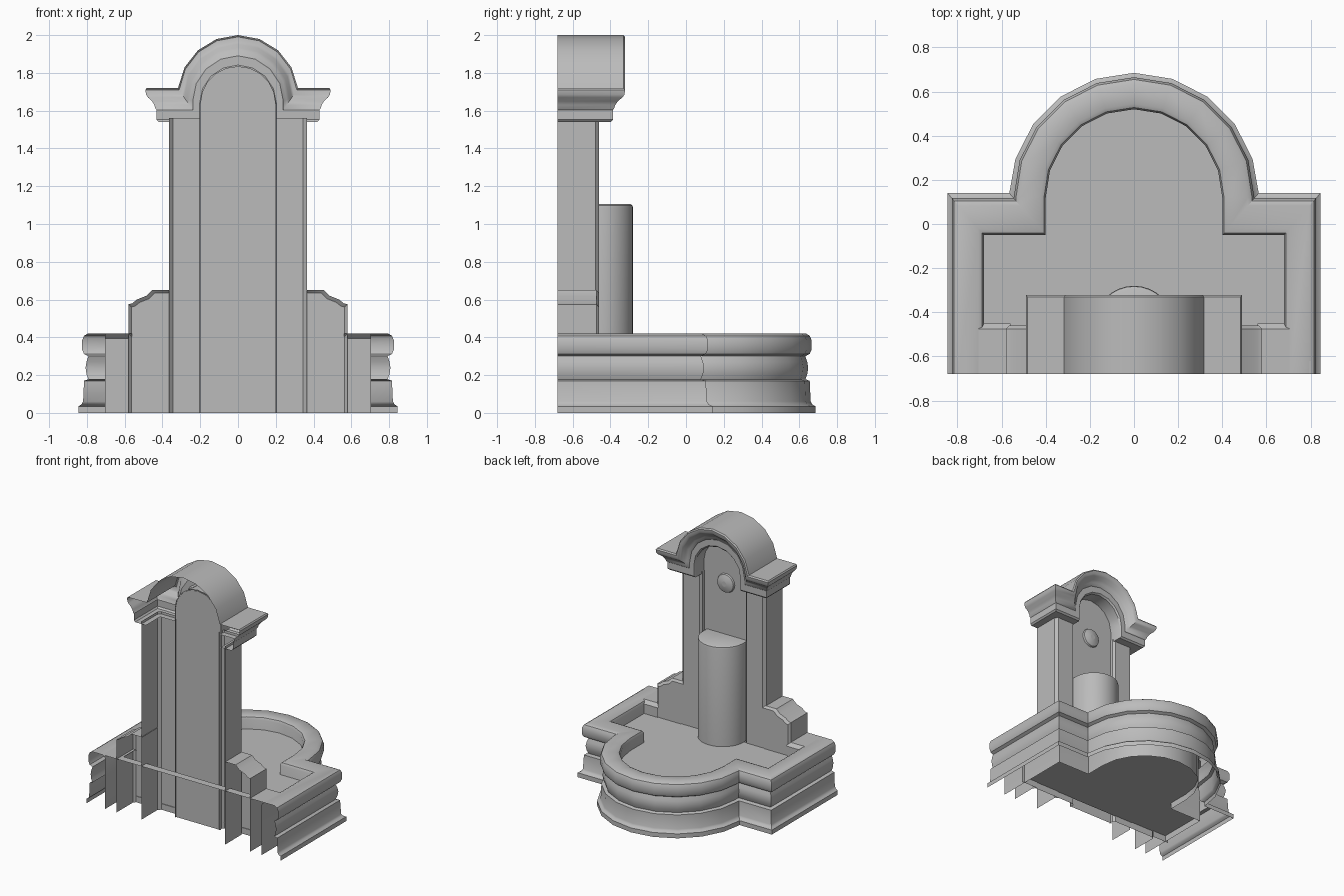
import bpy, bmesh, math

cube = bpy.data.objects.get("Cube")
if cube:
    bpy.data.objects.remove(cube, do_unlink=True)

stone = bpy.data.materials.new("grey_stone")
stone.use_nodes = True
GREY = (0.5, 0.5, 0.5, 1)
stone.diffuse_color = GREY
stone.node_tree.nodes["Principled BSDF"].inputs["Base Color"].default_value = GREY

BACK = -0.68      # open rear plane
WALL = -0.46      # front of the pilasters
NICHE = -0.50     # recessed centre panel


def finish(name, bm, mirror=False, flip=False):
    bmesh.ops.remove_doubles(bm, verts=bm.verts, dist=0.0005)
    bmesh.ops.recalc_face_normals(bm, faces=bm.faces)
    if flip:
        bmesh.ops.reverse_faces(bm, faces=bm.faces)
    mesh = bpy.data.meshes.new(name)
    bm.to_mesh(mesh)
    bm.free()
    mesh.materials.append(stone)
    obj = bpy.data.objects.new(name, mesh)
    bpy.context.collection.objects.link(obj)
    bpy.ops.object.select_all(action='DESELECT')
    obj.select_set(True)
    bpy.context.view_layer.objects.active = obj
    bpy.ops.object.shade_smooth_by_angle(angle=math.radians(35))
    if mirror:
        obj.modifiers.new("Mirror", 'MIRROR')
    return obj


def loft(name, rings, cap=False, **kw):
    """Skin a list of equally long point rows; optionally cap the last row."""
    bm = bmesh.new()
    rows = [[bm.verts.new(p) for p in ring] for ring in rings]
    for a, b in zip(rows, rows[1:]):
        for i in range(len(a) - 1):
            bm.faces.new((a[i], a[i + 1], b[i + 1], b[i]))
    if cap:
        bm.faces.new(rows[-1])
    return finish(name, bm, **kw)


def sheet(name, points, **kw):
    bm = bmesh.new()
    bm.faces.new([bm.verts.new(p) for p in points])
    return finish(name, bm, **kw)


def both_sides(half):
    """Complete a half path that ends on the centre line."""
    return half + [(-x, y, z) for x, y, z in reversed(half[:-1])]


def arc(radius, start, steps):
    """Quarter arc points from a start angle up to the middle."""
    for i in range(steps + 1):
        a = start + (math.pi / 2 - start) * i / steps
        yield radius * math.cos(a), radius * math.sin(a)


# Basin wall: moulding swept round the plan, offset d outward from the inner edge
def basin_path(d, z, start):
    front = -0.05 + 1.15 * d
    half = [(0.68 + d, start, z), (0.68 + d, front, z), (0.40 + d, front, z)]
    half += [(x, max(front, 0.12 + y), z) for x, y in arc(0.40 + d, 0, 5)]
    return both_sides(half)


moulding = [(0, 0), (0, 0.395), (0.008, 0.412), (0.025, 0.42), (0.115, 0.42), (0.135, 0.408),
            (0.145, 0.385), (0.145, 0.335), (0.135, 0.312), (0.112, 0.30), (0.122, 0.27),
            (0.127, 0.24), (0.122, 0.205), (0.112, 0.178), (0.135, 0.17), (0.14, 0.06),
            (0.148, 0.045), (0.165, 0.035), (0.165, 0)]
loft("basin_wall", [basin_path(d, z, BACK) for d, z in moulding], flip=False)

# Rear return of the rim beside the wing walls, and the thin strip behind
loft("basin_rear_return", [[(x, -0.45, 0), (x, -0.45, 0.395), (x, -0.475, 0.42), (x, BACK, 0.42)]
                           for x in (0.56, 0.705)], mirror=True)
loft("basin_rear_wall", [[(x, -0.455, 0), (x, -0.455, 0.395)] for x in (0.36, 0.56)], mirror=True)
loft("rear_strip", [[(x, BACK, 0.42), (x, -0.62, 0.42)] for x in (-0.8, 0.8)])

# Water surface and basin floor
for name, level in (("water_surface", 0.32), ("basin_floor", 0.05)):
    sheet(name, basin_path(0, level, -0.465))

# Niche panel with a round head
head = [(0.20, NICHE, 0)] + [(x, NICHE, 1.635 + z) for x, z in arc(0.20, 0, 5)]
sheet("niche_panel", both_sides(head))

# Pilasters with softened corners
plan = [(0.365, BACK), (0.365, -0.48), (0.345, WALL), (0.205, WALL), (0.19, -0.475), (0.19, -0.51)]
loft("pilaster", [[(x, y, z) for x, y in plan] for z in (0, 1.56)], mirror=True)

# Stepped wing walls with a chamfered front edge
step = [(0.36, 0.65), (0.455, 0.65), (0.485, 0.62), (0.535, 0.60), (0.56, 0.58), (0.58, 0.575), (0.58, 0)]
inset = [(x - 0.015, max(z - 0.015, 0)) for x, z in step]
loft("wing_wall", [[(x, BACK, z) for x, z in step],
                   [(x, -0.475, z) for x, z in step],
                   [(x, WALL, z) for x, z in inset],
                   [(0.345, WALL, z) for x, z in inset]], mirror=True)


# Cornice: runs round the sides and rises in an arch over the niche
def cornice_path(off, z, y=None):
    t = (z - 1.54) / 0.18
    radius, centre = 0.195 + 0.125 * t, 1.635 + 0.045 * t
    side = 0.365 + off
    front = WALL + 1.1 * off if y is None else y
    start = max(0, math.asin((z - centre) / radius))
    half = [(side, BACK, z), (side, front, z), (radius * math.cos(start), front, z)]
    half += [(x, front, centre + h) for x, h in arc(radius, start, 4)]
    return both_sides(half)


cornice = [(-0.04, 1.54), (0.055, 1.54), (0.066, 1.552), (0.066, 1.604), (0.072, 1.61), (0.078, 1.63),
           (0.09, 1.65), (0.112, 1.67), (0.122, 1.685), (0.125, 1.71), (0.118, 1.72)]
rows = [cornice_path(off, z) for off, z in cornice]
rows.append(cornice_path(0.118, 1.72, BACK))
loft("arched_cornice", rows)

# Water column falling in front of the niche
def column_ring(radius, z):
    half = [(radius, NICHE, z)] + [(x, WALL + y, z) for x, y in arc(radius, 0, 8)]
    return both_sides(half)


loft("water_column", [column_ring(r, z) for r, z in ((0.18, 0.32), (0.18, 1.085), (0.177, 1.098), (0.165, 1.105))],
     cap=True)

# Shallow domed spout boss on the niche panel
boss = []
for r, y in ((0.075, 0), (0.07, 0.012), (0.045, 0.022), (0.02, 0.026)):
    boss.append([(r * math.cos(i * math.pi / 8), NICHE + y, 1.51 + r * math.sin(i * math.pi / 8))
                 for i in range(17)])
loft("spout_boss", boss, cap=False)
sheet("spout_boss_centre", boss[-1][:-1])
